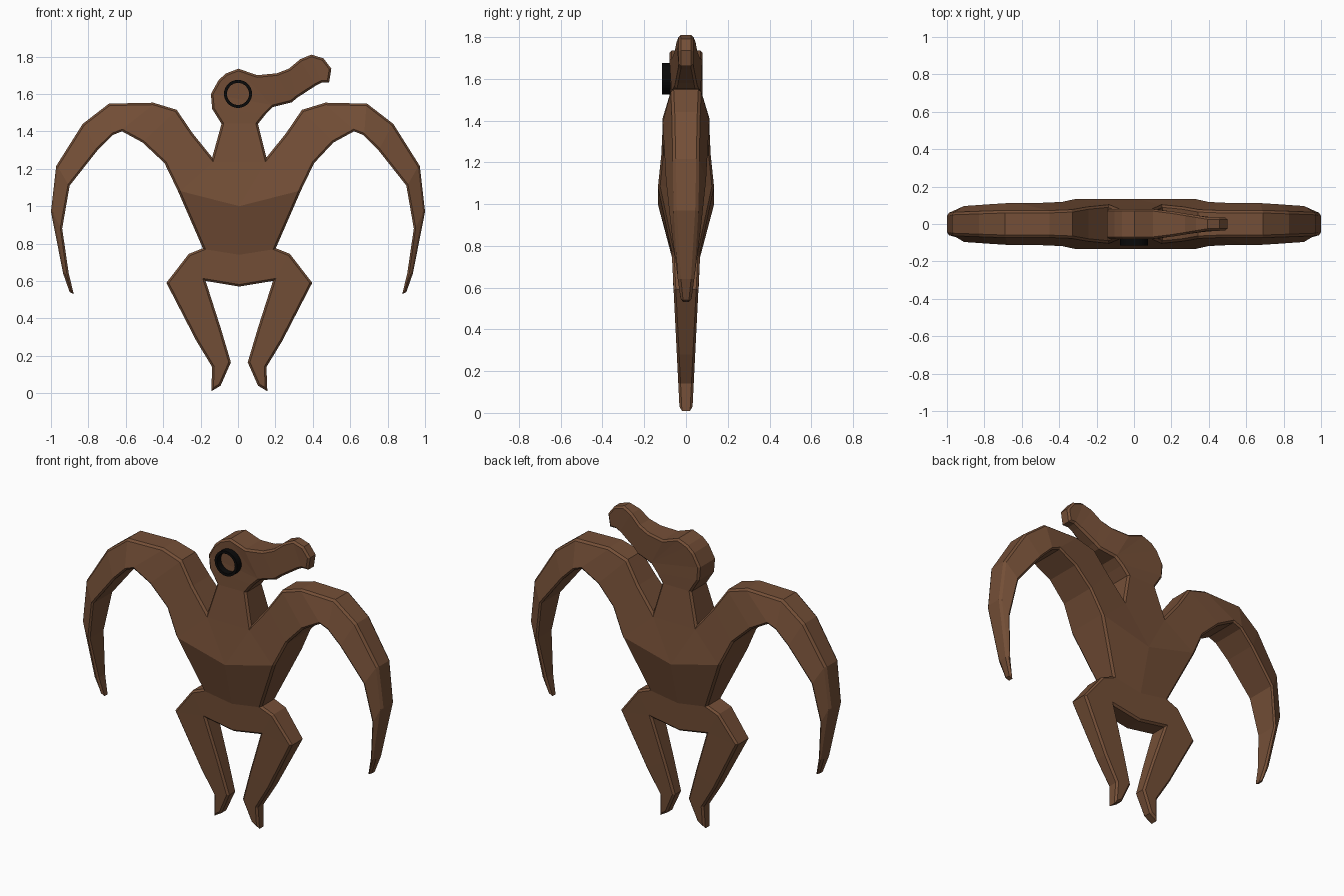
import bpy
import bmesh
import math

cube = bpy.data.objects.get("Cube")
if cube:
    bpy.data.objects.remove(cube, do_unlink=True)

BEVEL = 0.011
CENTRE_SHIFT = 0.007


def make_material(name, colour):
    mat = bpy.data.materials.new(name)
    mat.use_nodes = True
    mat.diffuse_color = colour
    shader = mat.node_tree.nodes["Principled BSDF"]
    shader.inputs["Base Color"].default_value = colour
    shader.inputs["Roughness"].default_value = 0.8
    return mat


def make_object(name, bm, mat):
    bmesh.ops.recalc_face_normals(bm, faces=bm.faces)
    mesh = bpy.data.meshes.new(name)
    bm.to_mesh(mesh)
    bm.free()
    mesh.materials.append(mat)
    obj = bpy.data.objects.new(name, mesh)
    bpy.context.collection.objects.link(obj)
    return obj


class Sheet:
    """Flat outline faces, each point carrying its own half thickness."""

    def __init__(self):
        self.depth = {}
        self.faces = []

    def point(self, x, z, depth, side=1):
        shift = CENTRE_SHIFT if abs(x) < 0.5 else 0
        key = (round(side * x + shift, 4), z)
        self.depth.setdefault(key, depth)
        return key

    def face(self, keys):
        unique = list(dict.fromkeys(keys))
        if len(unique) > 2:
            self.faces.append(unique)

    def strip(self, rows):
        for (a, b), (c, d) in zip(rows, rows[1:]):
            self.face([a, b, d, c])

    def solid(self):
        bm = bmesh.new()
        front = {k: bm.verts.new((k[0], -d, k[1])) for k, d in self.depth.items()}
        back = {k: bm.verts.new((k[0], d, k[1])) for k, d in self.depth.items()}
        uses = {}
        for keys in self.faces:
            bm.faces.new([front[k] for k in keys])
            bm.faces.new([back[k] for k in reversed(keys)])
            for a, b in zip(keys, keys[1:] + keys[:1]):
                uses.setdefault(frozenset((a, b)), []).append((a, b))
        # Close the rim and chamfer it
        rim = []
        for pairs in uses.values():
            if len(pairs) == 1:
                a, b = pairs[0]
                bm.faces.new([front[b], front[a], back[a], back[b]])
                rim += [bm.edges.get((v[a], v[b])) for v in (front, back)]
        bmesh.ops.recalc_face_normals(bm, faces=bm.faces)
        bmesh.ops.bevel(bm, geom=rim, offset=BEVEL, segments=1,
                        affect='EDGES', clamp_overlap=False)
        return bm


# Arm rows: outer x, z, inner x, z, outer depth, inner depth
ARM = [
    (.145, 1.26, .33, 1.085, .1, .135),
    (.25, 1.39, .4, 1.23, .09, .12),
    (.335, 1.515, .51, 1.34, .075, .115),
    (.46, 1.553, .62, 1.4, .07, .115),
    (.69, 1.548, .67, 1.38, .07, .115),
    (.83, 1.44, .75, 1.3, .065, .11),
    (.972, 1.215, .9, 1.11, .06, .1),
    (1, .97, .94, .88, .055, .075),
    (.935, .64, .905, .64, .035, .04),
    (.9, .54, .878, .53, .025, .025),
]

# Leg rows: outer x, z, inner x, z
LEG = [
    (.195, .775, .18, .6),
    (.27, .745, .18, .6),
    (.39, .59, .18, .6),
    (.23, .28, .1, .35),
    (.145, .14, .045, .165),
    (.15, .01, .1, .04),
]

# Neck and head rows: back x, z, throat x, z
HEAD = [
    (-.145, 1.26, .145, 1.26),
    (-.095, 1.44, .1, 1.44),
    (-.145, 1.52, .14, 1.49),
    (-.152, 1.6, .18, 1.53),
    (-.11, 1.675, .18, 1.53),
    (-.07, 1.71, .18, 1.53),
    (-.005, 1.735, .18, 1.53),
    (.095, 1.7, .18, 1.53),
    (.2, 1.71, .28, 1.555),
    (.265, 1.735, .31, 1.58),
    (.325, 1.785, .41, 1.645),
    (.385, 1.81, .44, 1.66),
    (.45, 1.79, .48, 1.66),
    (.492, 1.735, .48, 1.66),
]


def leg_depth(z):
    return 0.03 + 0.05 * z


def head_depth(x):
    return min(0.08, max(0.036, 0.08 - 0.165 * (x - 0.12)))


brown = make_material("brown wood", (0.175, 0.078, 0.038, 1))
black = make_material("black", (0.003, 0.003, 0.003, 1))

body = Sheet()
chest = body.point(0, 1.0, 0.135)
waist = body.point(0, 0.74, 0.066)
crotch = body.point(0, 0.57, 0.06)
shoulders = []

for side in (-1, 1):
    # Arm
    arm = [(body.point(ox, oz, od, side), body.point(ix, iz, idp, side))
           for ox, oz, ix, iz, od, idp in ARM]
    body.strip(arm)
    # Leg
    leg = [(body.point(ox, oz, leg_depth(oz), side),
            body.point(ix, iz, leg_depth(iz), side))
           for ox, oz, ix, iz in LEG]
    body.strip(leg)
    # Half of the torso
    shoulder, armpit = arm[0]
    hip, groin = leg[0]
    body.face([shoulder, armpit, chest])
    body.strip([(chest, armpit), (waist, hip), (crotch, groin)])
    shoulders.append(shoulder)

# Upper chest, neck, head and beak
body.face(shoulders + [chest])
body.strip([(body.point(ax, az, head_depth(ax)), body.point(bx, bz, head_depth(bx)))
            for ax, az, bx, bz in HEAD])
make_object("body", body.solid(), brown)

# Eye ring: a square section swept around the eye centre
ring = bmesh.new()
section = [(0.059, -0.115), (0.075, -0.115), (0.075, -0.07), (0.059, -0.07)]
SEGMENTS = 32
loops = []
for i in range(SEGMENTS):
    a = math.tau * i / SEGMENTS
    loops.append([ring.verts.new((r * math.cos(a), y, 1.6 + r * math.sin(a)))
                  for r, y in section])
for i, loop in enumerate(loops):
    after = loops[(i + 1) % SEGMENTS]
    for j in range(len(section)):
        k = (j + 1) % len(section)
        ring.faces.new([loop[j], loop[k], after[k], after[j]])
make_object("eye_ring", ring, black)
